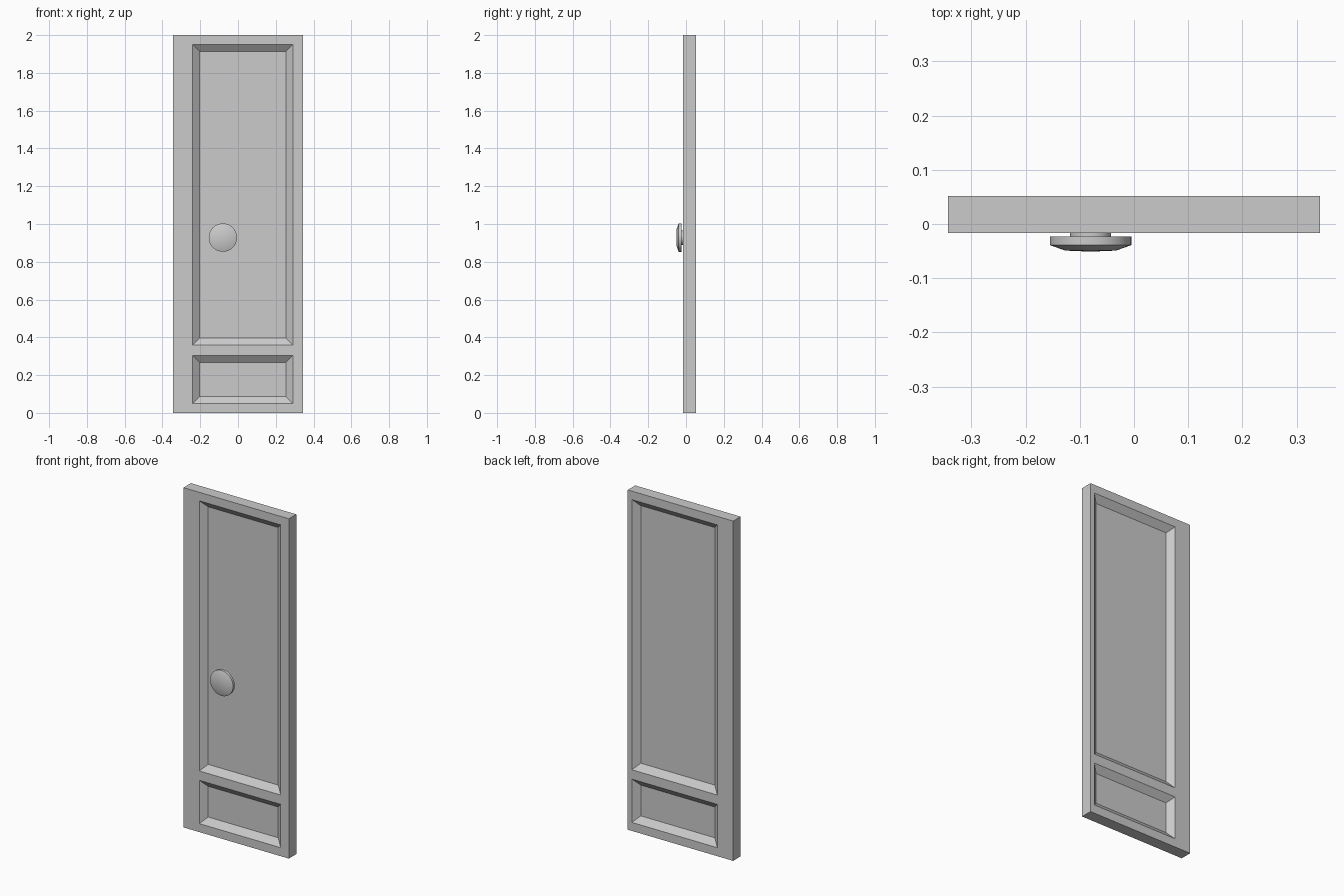
import bpy, bmesh, math
from mathutils import Matrix, Vector

cube = bpy.data.objects.get("Cube")
if cube:
    bpy.data.objects.remove(cube, do_unlink=True)

FRONT, BACK = -0.017, 0.052
DEPTH, MOULDING = 0.03, 0.037

grey = bpy.data.materials.new("plain_grey")
grey.use_nodes = True
colour = (0.6, 0.6, 0.6, 1)
grey.diffuse_color = colour
grey.node_tree.nodes["Principled BSDF"].inputs["Base Color"].default_value = colour


def add_object(name, bm):
    bmesh.ops.recalc_face_normals(bm, faces=bm.faces)
    mesh = bpy.data.meshes.new(name)
    bm.to_mesh(mesh)
    bm.free()
    mesh.materials.append(grey)
    obj = bpy.data.objects.new(name, mesh)
    bpy.context.collection.objects.link(obj)
    return obj


# Door leaf: a grid of rails and stiles on each side, joined around the rim
bm = bmesh.new()
zs = [0, 0.05, 0.305, 0.36, 1.95, 2]
panels = []
sides = []
for y, right_edge in ((FRONT, 0.29), (BACK, 0.316)):
    xs = [-0.343, -0.24, right_edge, 0.343]
    grid = [[bm.verts.new((x, y, z)) for z in zs] for x in xs]
    for i in range(len(xs) - 1):
        for j in range(len(zs) - 1):
            face = bm.faces.new((grid[i][j], grid[i + 1][j],
                                 grid[i + 1][j + 1], grid[i][j + 1]))
            if i == 1 and j in (1, 3):
                panels.append(face)
    # Ordered loop around the outside of this side
    sides.append([c[0] for c in grid] + grid[-1][1:]
                 + [c[-1] for c in grid[-2::-1]] + grid[0][-2:0:-1])
front, back = sides
for k in range(len(front)):
    n = (k + 1) % len(front)
    bm.faces.new((front[k], front[n], back[n], back[k]))

# Recessed panels with sloped mouldings on both sides
bmesh.ops.recalc_face_normals(bm, faces=bm.faces)
bmesh.ops.inset_individual(bm, faces=panels, thickness=MOULDING,
                           depth=-DEPTH, use_even_offset=True)
add_object("door_leaf", bm)

# Knob: stem and chamfered disc, turned about the y axis
profile = [(0, FRONT + DEPTH), (0.038, FRONT + DEPTH), (0.038, -0.023),
           (0.075, -0.023), (0.075, -0.039), (0.047, -0.049), (0, -0.051)]
bm = bmesh.new()
points = [bm.verts.new((r, y, 0)) for r, y in profile]
edges = [bm.edges.new(pair) for pair in zip(points, points[1:])]
bmesh.ops.spin(bm, geom=points + edges, cent=(0, 0, 0), axis=(0, 1, 0),
               angle=math.tau, steps=32)
bmesh.ops.remove_doubles(bm, verts=bm.verts, dist=0.0001)
bmesh.ops.translate(bm, verts=bm.verts, vec=(-0.08, 0, 0.928))
knob = add_object("knob", bm)
bpy.ops.object.select_all(action="DESELECT")
knob.select_set(True)
bpy.context.view_layer.objects.active = knob
bpy.ops.object.shade_smooth_by_angle(angle=math.radians(30))
